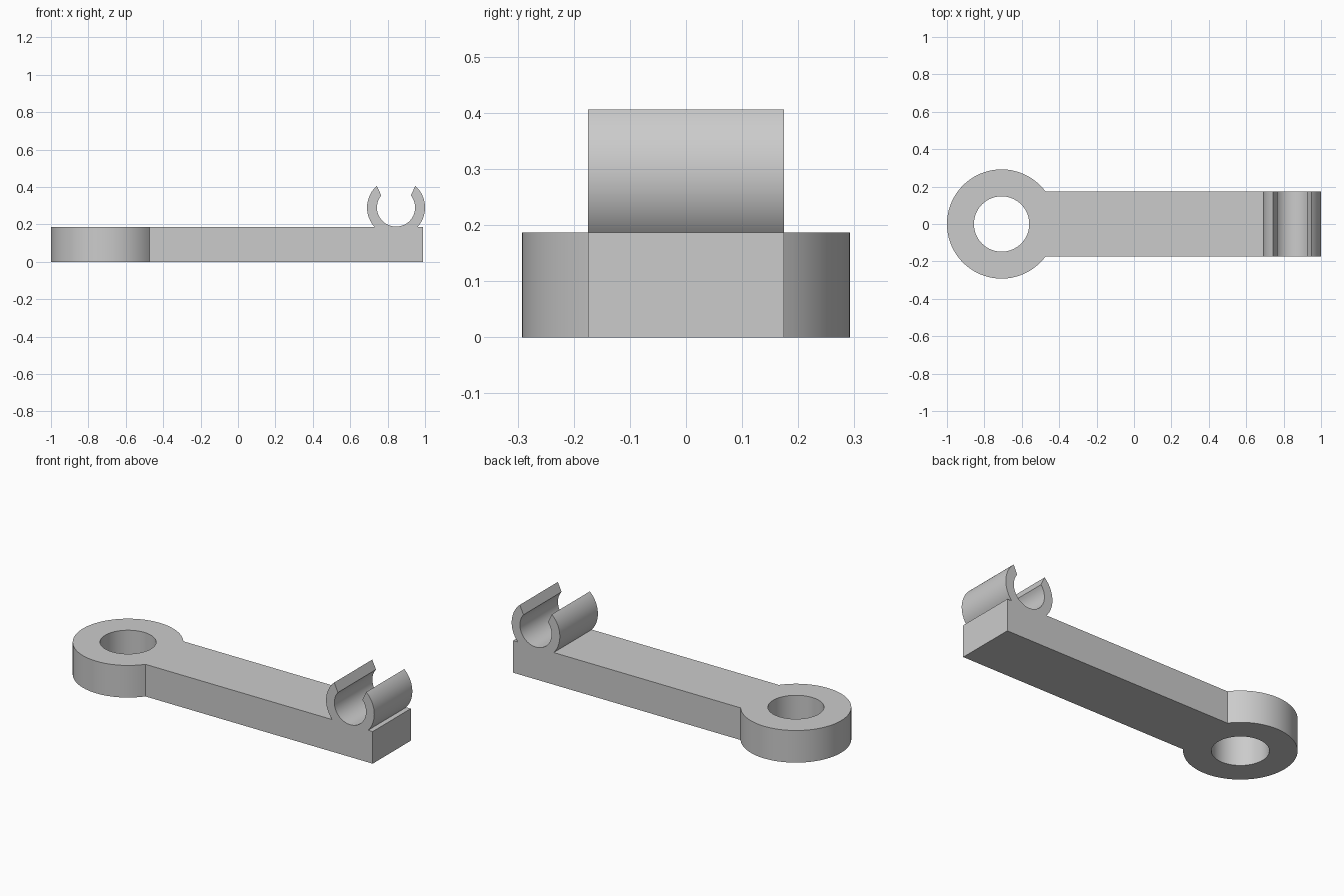
import bpy, bmesh
from math import sin, cos, asin, acos, pi, radians
from mathutils import Matrix, Vector

cube = bpy.data.objects.get("Cube")
if cube:
    bpy.data.objects.remove(cube)

GREY = (0.6, 0.6, 0.6, 1)
mat = bpy.data.materials.new("plain grey")
mat.use_nodes = True
mat.diffuse_color = GREY
mat.node_tree.nodes["Principled BSDF"].inputs["Base Color"].default_value = GREY

# Main dimensions
BAR_TOP, BAR_HALF, BAR_END = 0.187, 0.175, 0.99
EYE_X, EYE_R, HOLE_R = -0.708, 0.292, 0.148
CLIP_X, CLIP_Z, CLIP_R, CLIP_INNER = 0.845, 0.29, 0.155, 0.102


def arc(cx, cy, r, start, end, steps):
    """Points along an arc, both ends included."""
    angles = [start + (end - start) * i / steps for i in range(steps + 1)]
    return [(cx + r * cos(a), cy + r * sin(a)) for a in angles]


def extrude_profile(name, loops, depth, matrix=None):
    """Fill flat closed loops (later loops are holes) and extrude them."""
    bm = bmesh.new()
    edges = []
    for loop in loops:
        verts = [bm.verts.new((x, y, 0)) for x, y in loop]
        edges += [bm.edges.new((v, verts[i - 1])) for i, v in enumerate(verts)]
    bmesh.ops.triangle_fill(bm, edges=edges, use_beauty=True, normal=Vector((0, 0, 1)))
    new = bmesh.ops.extrude_face_region(bm, geom=bm.faces[:], use_keep_orig=True)
    top = [g for g in new["geom"] if isinstance(g, bmesh.types.BMVert)]
    bmesh.ops.translate(bm, verts=top, vec=(0, 0, depth))
    bmesh.ops.recalc_face_normals(bm, faces=bm.faces[:])
    if matrix:
        bm.transform(matrix)
    mesh = bpy.data.meshes.new(name)
    bm.to_mesh(mesh)
    bm.free()
    mesh.materials.append(mat)
    obj = bpy.data.objects.new(name, mesh)
    bpy.context.collection.objects.link(obj)
    bpy.ops.object.select_all(action="DESELECT")
    obj.select_set(True)
    bpy.context.view_layer.objects.active = obj
    bpy.ops.object.shade_smooth_by_angle(angle=radians(30))
    return obj


# Arm: straight bar running into a round eye with a through hole
join = asin(BAR_HALF / EYE_R)
outline = arc(EYE_X, 0, EYE_R, join, 2 * pi - join, 80)
outline += [(BAR_END, -BAR_HALF), (BAR_END, BAR_HALF)]
hole = arc(EYE_X, 0, HOLE_R, 0, 2 * pi, 64)[:-1]
extrude_profile("arm_with_eye", [outline, hole], BAR_TOP)

# Clip: open C-shaped jaw standing on the bar, with flared tips
foot = asin((CLIP_Z - BAR_TOP) / CLIP_R)
tip = acos(0.103 / CLIP_R)
lip = acos(0.079 / CLIP_INNER)
jaw = arc(CLIP_X, CLIP_Z, CLIP_R, pi - tip, pi + foot, 32)
jaw += arc(CLIP_X, CLIP_Z, CLIP_R, -foot, tip, 32)
jaw += arc(CLIP_X, CLIP_Z, CLIP_INNER, lip, -pi - lip, 64)
stand = Matrix.Translation((0, BAR_HALF, 0)) @ Matrix.Rotation(pi / 2, 4, "X")
extrude_profile("clip_jaw", [jaw], 2 * BAR_HALF, stand)
